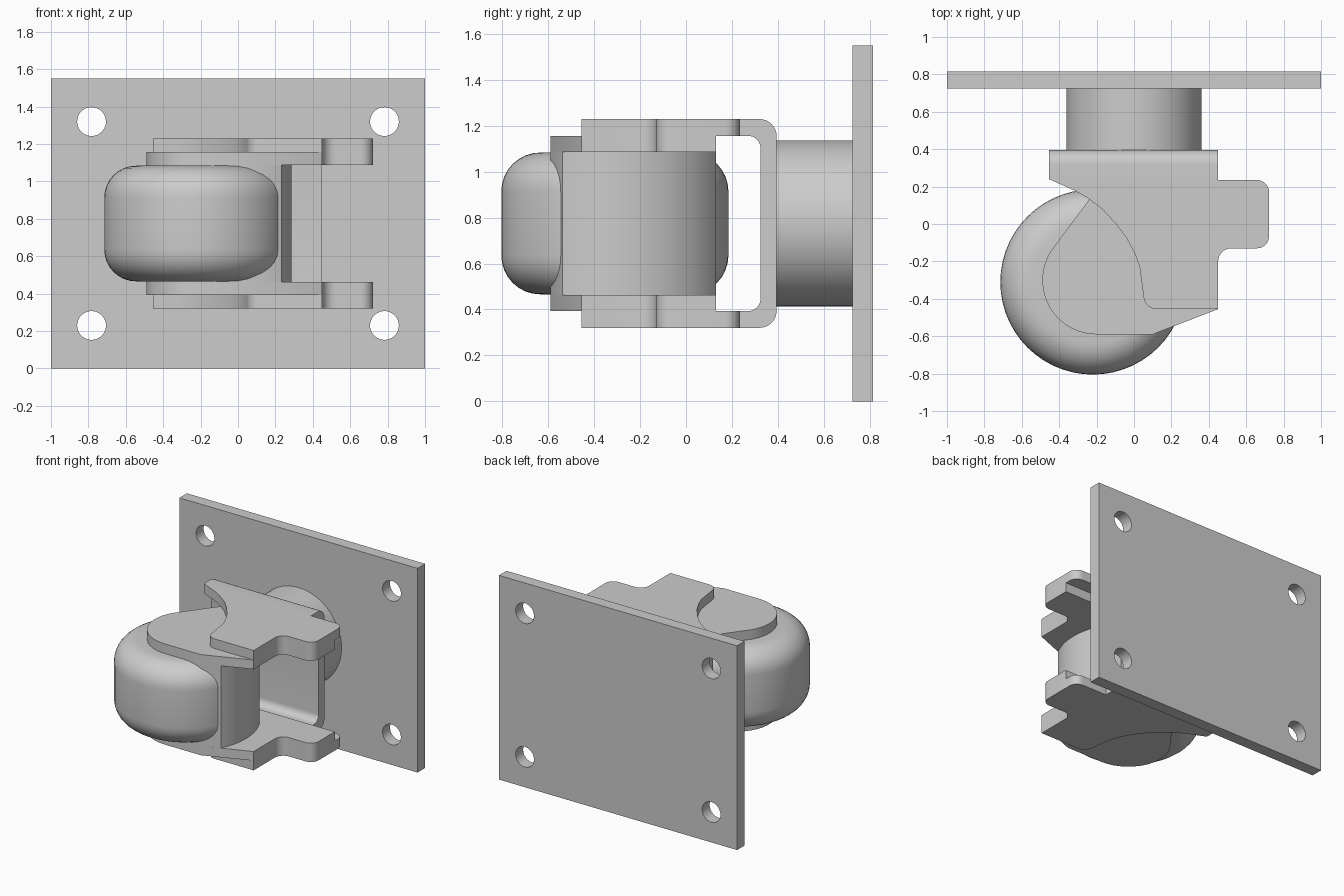
import bpy, bmesh
from math import sin, cos, tan, radians, degrees, atan2, pi
from mathutils import Vector

if "Cube" in bpy.data.objects:
    bpy.data.objects.remove(bpy.data.objects["Cube"], do_unlink=True)

grey = bpy.data.materials.new("light grey")
grey.use_nodes = True
COLOUR = (0.604, 0.604, 0.604, 1)
grey.diffuse_color = COLOUR
grey.node_tree.nodes["Principled BSDF"].inputs["Base Color"].default_value = COLOUR

MID = 0.775                     # height of the symmetry plane
WHEEL = Vector((-0.22, -0.31))  # wheel centre in plan


def finish(name, bm):
    bmesh.ops.recalc_face_normals(bm, faces=bm.faces)
    mesh = bpy.data.meshes.new(name)
    bm.to_mesh(mesh)
    bm.free()
    mesh.materials.append(grey)
    obj = bpy.data.objects.new(name, mesh)
    bpy.context.collection.objects.link(obj)
    return obj


def smooth(obj):
    bpy.ops.object.select_all(action='DESELECT')
    obj.select_set(True)
    bpy.context.view_layer.objects.active = obj
    bpy.ops.object.shade_smooth_by_angle(angle=radians(30))


def boolean(obj, cutter, operation):
    cutter.hide_render = True
    mod = obj.modifiers.new("cut", 'BOOLEAN')
    mod.operation, mod.object, mod.solver = operation, cutter, 'EXACT'
    bpy.context.view_layer.objects.active = obj
    bpy.ops.object.modifier_apply(modifier=mod.name)
    bpy.data.objects.remove(cutter, do_unlink=True)


def arc(centre, r, start, end, steps):
    """Points on an arc, angles in degrees."""
    angles = [radians(start + (end - start) * i / steps) for i in range(steps + 1)]
    return [(centre[0] + r * cos(a), centre[1] + r * sin(a)) for a in angles]


def fillet(points, steps=8):
    """Round each corner given as (x, y, radius); leave plain (x, y) sharp."""
    out = []
    for i, p in enumerate(points):
        if len(p) == 2:
            out.append(p)
            continue
        c, r = Vector(p[:2]), p[2]
        a = (Vector(points[i - 1][:2]) - c).normalized()
        b = (Vector(points[(i + 1) % len(points)][:2]) - c).normalized()
        half = a.angle(b) / 2
        centre = c + (a + b).normalized() * (r / sin(half))
        u = (c + a * (r / tan(half)) - centre).normalized()
        v = (c + b * (r / tan(half)) - centre).normalized()
        out += [tuple(centre + u.slerp(v, k / steps) * r) for k in range(steps + 1)]
    return out


def prism(name, outline, lo, hi, axis='Z'):
    """Extrude an xy outline along z, an xz one along y, or a yz one along x."""
    place = {'Z': lambda p, h: (p[0], p[1], h),
             'Y': lambda p, h: (p[0], h, p[1]),
             'X': lambda p, h: (h, p[0], p[1])}[axis]
    bm = bmesh.new()
    face = bm.faces.new([bm.verts.new(place(p, lo)) for p in outline])
    # Keep the starting face as the closing cap
    moved = bmesh.ops.extrude_face_region(bm, geom=[face], use_keep_orig=True)["geom"]
    shift = Vector(place((0, 0), hi - lo))
    bmesh.ops.translate(bm, vec=shift, verts=[v for v in moved if isinstance(v, bmesh.types.BMVert)])
    return finish(name, bm)


# Mounting plate with four bolt holes
plate = prism("mounting_plate", [(-1, 0), (1, 0), (1, 1.55), (-1, 1.55)], 0.725, 0.815, 'Y')
for x in (-0.783, 0.783):
    for z in (MID - 0.545, MID + 0.545):
        hole = prism("hole_cutter", arc((x, z), 0.077, 0, 350, 35), 0.6, 0.9, 'Y')
        boolean(plate, hole, 'DIFFERENCE')
smooth(plate)

# Round barrel between plate and bracket
smooth(prism("barrel", arc((0, MID), 0.362, 0, 354, 59), 0.395, 0.73, 'Y'))

# U-shaped bracket: side profile trimmed to the plan outline
OUT, INN = 0.455, 0.382         # half heights outside and inside
u_profile = fillet([
    (-0.6, MID - OUT), (0.395, MID - OUT, 0.075), (0.395, MID + OUT, 0.075), (-0.6, MID + OUT),
    (-0.6, MID + INN), (0.325, MID + INN, 0.055), (0.325, MID - INN, 0.055), (-0.6, MID - INN)])
bracket = prism("bracket", u_profile, -0.6, 0.9, 'X')
plan = fillet([
    (0.45, 0.5), (-0.455, 0.5), (-0.455, 0.24), (-0.32, 0.18), (-0.25, 0.14), (-0.17, 0.08),
    (-0.1, 0.005), (-0.04, -0.075), (0.005, -0.16), (0.03, -0.23), (0.06, -0.455, 0.07),
    (0.45, -0.455), (0.45, -0.13, 0.07), (0.722, -0.13, 0.065), (0.722, 0.235, 0.065),
    (0.45, 0.235)])
boolean(bracket, prism("plan_cutter", plan, -0.2, 2), 'INTERSECT')
smooth(bracket)

# Fork arms above and below the wheel
back = 0.13
nose = arc((-0.2, -0.3), 0.29, 148, 270, 18)
arm = nose + fillet([
    (0.1, -0.59), (0.45, -0.455), (0.45, -0.13, 0.07), (0.722, -0.13, 0.065),
    (0.722, back), (-0.24, back)])
for name, lo in (("upper_fork_arm", MID + 0.312), ("lower_fork_arm", MID - 0.382)):
    smooth(prism(name, arm, lo, lo + 0.07))

# Fork core: rounded wall wrapping the wheel between the arms
R = 0.507
start = degrees(atan2(-0.54 - WHEEL.y, 0.235 - WHEEL.x))
end = degrees(atan2(back - WHEEL.y, (R * R - (back - WHEEL.y) ** 2) ** 0.5))
core = nose + [(0.1, -0.59)] + arc(WHEEL, R, start, end, 20) + [(-0.24, back)]
smooth(prism("fork_core", core, MID - 0.312, MID + 0.312))

# Wheel: rounded half section spun about its upright axis
H, RIM = 0.309, 0.495
section = fillet([(0, -H), (RIM, -H, 0.17), (RIM, H, 0.17), (0, H)])
bm = bmesh.new()
verts = [bm.verts.new((r, 0, z)) for r, z in section]
edges = [bm.edges.new(pair) for pair in zip(verts, verts[1:])]
bmesh.ops.spin(bm, geom=verts + edges, cent=(0, 0, 0), axis=(0, 0, 1),
               angle=2 * pi, steps=56, use_merge=True)
bmesh.ops.remove_doubles(bm, verts=bm.verts, dist=0.0005)
bmesh.ops.translate(bm, vec=(WHEEL.x, WHEEL.y, MID), verts=bm.verts)
smooth(finish("wheel", bm))
